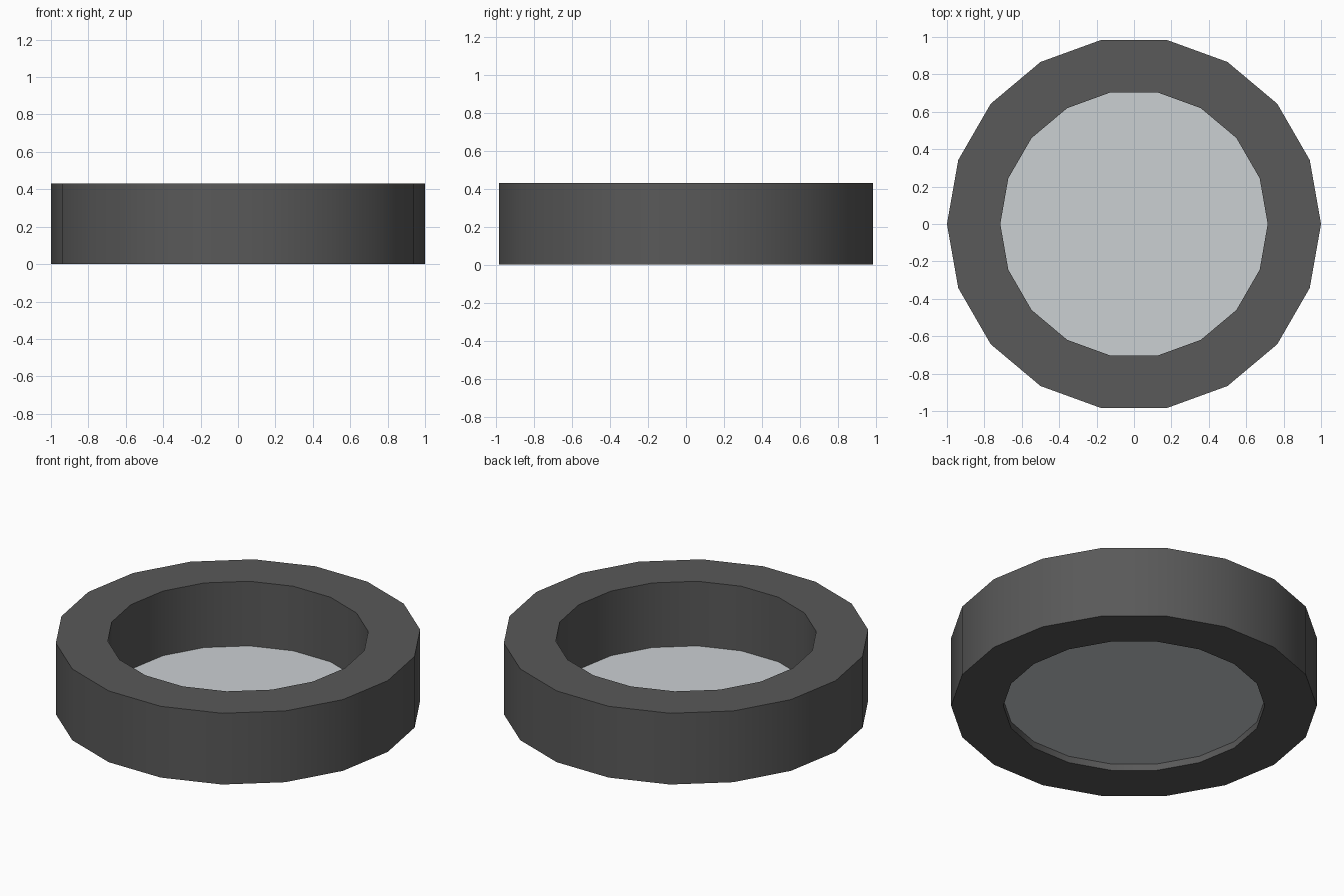
import bpy, bmesh
from math import cos, sin, tau, radians

if "Cube" in bpy.data.objects:
    bpy.data.objects.remove(bpy.data.objects["Cube"])

SIDES = 18
OUTER, INNER, HEIGHT, PANE_Z = 1.0, 0.715, 0.43, 0.04


def circle(bm, radius, z):
    return [bm.verts.new((radius * cos(tau * i / SIDES), radius * sin(tau * i / SIDES), z))
            for i in range(SIDES)]


def finish(bm, name, color):
    mesh = bpy.data.meshes.new(name)
    bm.to_mesh(mesh)
    bm.free()
    obj = bpy.data.objects.new(name, mesh)
    bpy.context.collection.objects.link(obj)
    mat = bpy.data.materials.new(name + "_material")
    mat.diffuse_color = color
    mat.use_nodes = True
    mat.node_tree.nodes["Principled BSDF"].inputs["Base Color"].default_value = mat.diffuse_color
    mesh.materials.append(mat)
    return obj


# Dark ring: a rectangular section swept around the axis
bm = bmesh.new()
loops = [circle(bm, r, z) for r, z in
         ((OUTER, 0), (OUTER, HEIGHT), (INNER, HEIGHT), (INNER, 0))]
for k in range(4):
    a, b = loops[k], loops[(k + 1) % 4]
    for i in range(SIDES):
        j = (i + 1) % SIDES
        bm.faces.new((a[i], a[j], b[j], b[i]))
bmesh.ops.recalc_face_normals(bm, faces=bm.faces)
ring = finish(bm, "ring", (0.1, 0.1, 0.1, 1))
bpy.context.view_layer.objects.active = ring
ring.select_set(True)
bpy.ops.object.shade_smooth_by_angle(angle=radians(30))

# Thin pale pane just above the bottom of the opening
bm = bmesh.new()
bm.faces.new(circle(bm, INNER, PANE_Z))
finish(bm, "pane", (0.6, 0.63, 0.65, 1))
